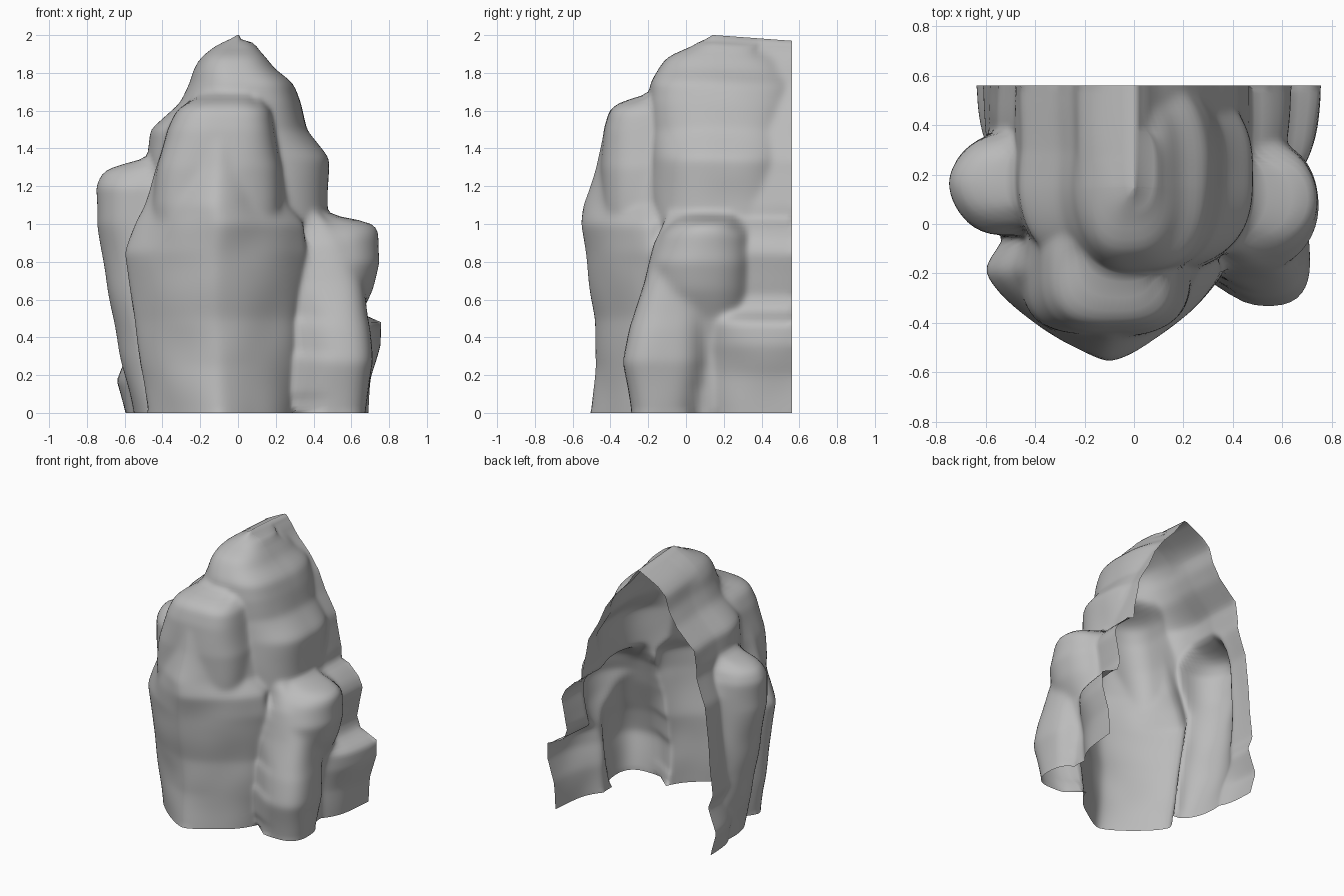
import bpy
import bmesh
import math
from mathutils import Vector, noise

if "Cube" in bpy.data.objects:
    bpy.data.objects.remove(bpy.data.objects["Cube"], do_unlink=True)

BACK = 0.56        # open rear edge
FAN = 0.15         # centre of the front fan of columns
SIDE_COLUMNS = 26
FAN_COLUMNS = 90
ROWS = 100

# Each lobe: roundness, then rows of (height, left, right, front, centre depth)
rear_peak = (3.5, [
    (0, -.48, .48, -.16, BACK), (1.1, -.48, .47, -.18, BACK),
    (1.35, -.48, .42, -.18, BACK), (1.5, -.46, .33, -.18, BACK),
    (1.64, -.31, .27, -.18, BACK), (1.75, -.25, .2, -.16, BACK),
    (1.86, -.22, .11, -.1, BACK), (1.92, -.16, .07, 0, BACK),
    (1.97, -.07, .03, .09, BACK), (2, -.01, .01, .14, BACK)])
front_peak = (2.7, [
    (1, -.48, .48, -.2, .2), (1.35, -.48, .48, -.2, .2),
    (1.5, -.46, .37, -.2, .2), (1.64, -.31, .33, -.2, .2),
    (1.75, -.25, .29, -.19, .2), (1.82, -.23, .2, -.15, .2),
    (1.89, -.19, .15, -.1, .2), (1.93, -.14, .11, .01, .2),
    (1.97, -.07, .07, .08, .24)])
column_base = (1.35, [
    (0, -.48, .29, -.5, -.18), (.25, -.53, .32, -.48, -.18),
    (.5, -.56, .32, -.49, -.18), (.85, -.61, .37, -.54, -.18),
    (1, -.55, .35, -.56, -.18), (1.1, -.5, .26, -.55, -.18),
    (1.3, -.44, .23, -.48, -.18), (1.45, -.39, .19, -.44, -.18)])
column_top = (3, [
    (.8, -.46, .23, -.43, -.18), (1.1, -.46, .23, -.45, -.18),
    (1.3, -.43, .23, -.45, -.18), (1.5, -.38, .19, -.43, -.18),
    (1.6, -.33, .17, -.4, -.18), (1.64, -.28, .13, -.36, -.18),
    (1.665, -.21, .05, -.3, -.18)])
left_bump = (1.9, [
    (0, -.55, -.3, -.04, .22), (.3, -.62, -.3, -.04, .2),
    (.5, -.66, -.3, -.04, .18), (1, -.75, -.3, -.05, .16),
    (1.2, -.75, -.3, -.05, .16), (1.28, -.71, -.32, 0, .17),
    (1.33, -.6, -.4, .06, .17)])
left_skirt = (2.5, [
    (0, -.6, -.2, .2, BACK), (.17, -.64, -.2, .2, BACK),
    (.35, -.57, -.2, .1, BACK), (.45, -.61, -.2, 0, BACK),
    (.8, -.58, -.2, 0, BACK), (1.1, -.55, -.2, 0, BACK),
    (1.3, -.48, -.2, 0, BACK)])
right_bump = (2.1, [
    (0, .25, .58, -.15, .08), (.3, .25, .6, -.15, .08),
    (.5, .25, .64, -.17, .08), (.65, .25, .71, -.18, .08),
    (.8, .3, .755, -.18, .08), (.95, .3, .745, -.13, .1),
    (1.0, .3, .72, -.08, .1), (1.02, .35, .69, -.05, .1)])
right_foot = (2.8, [
    (0, .32, .67, -.29, -.12), (.27, .34, .715, -.335, -.12),
    (.45, .34, .7, -.3, -.1), (.7, .3, .66, -.22, -.05),
    (.9, .32, .6, -.17, 0), (1.05, .35, .45, -.1, 0)])
right_skirt = (2.2, [
    (0, .2, .69, .1, BACK), (.2, .2, .71, .1, BACK),
    (.36, .2, .755, .1, BACK), (.48, .2, .755, .1, BACK),
    (.54, .2, .62, 0, BACK), (.62, .2, .59, 0, BACK),
    (.85, .2, .64, 0, BACK), (.92, .2, .61, 0, BACK),
    (1, .2, .53, 0, BACK)])
LOBES = [rear_peak, front_peak, column_base, column_top, left_bump,
         left_skirt, right_bump, right_foot, right_skirt]


def section(lobe, z):
    """Outline of a lobe at one height, or None above or below it."""
    power, rows = lobe
    for low, high in zip(rows, rows[1:]):
        if low[0] <= z <= high[0]:
            f = (z - low[0]) / (high[0] - low[0])
            left, right, front, depth = [
                a + (b - a) * f for a, b in zip(low[1:], high[1:])]
            return (power, (left + right) / 2, depth,
                    (right - left) / 2, depth - front)
    return None


def reach(shape, oy, dx, dy):
    """Farthest distance along a ray that is still inside a section."""
    power, cx, cy, rx, ry = shape

    def inside(t):
        return (abs((t * dx - cx) / rx) ** power
                + abs((oy + t * dy - cy) / ry) ** power) <= 1

    step = 0.02
    t = 1.0
    while t > 0 and not inside(t):
        t -= step
    if t <= 0 and not inside(0):
        return 0
    low, high = max(t, 0), t + step
    for _ in range(7):
        middle = (low + high) / 2
        if inside(middle):
            low = middle
        else:
            high = middle
    return low


# Rays run out sideways from a spine, then fan around the front
sides = [BACK + (FAN - BACK) * i / SIDE_COLUMNS for i in range(SIDE_COLUMNS)]
rays = [(y, -1, 0) for y in sides]
for i in range(FAN_COLUMNS):
    angle = math.pi * (1 + i / (FAN_COLUMNS - 1))
    rays.append((FAN, math.cos(angle), math.sin(angle)))
rays += [(y, 1, 0) for y in reversed(sides)]

# Rock shell, lofted row by row, open at the back and underneath
bm = bmesh.new()
grid = []
for r in range(ROWS + 1):
    z = 2 * r / ROWS
    shapes = [s for s in (section(lobe, z) for lobe in LOBES) if s]
    row = []
    for oy, dx, dy in rays:
        t = max(reach(s, oy, dx, dy) for s in shapes)
        point = Vector((t * dx, oy + t * dy, z))
        if r < ROWS - 3:
            rough = noise.noise(point * 4)
            point += Vector((dx, dy, 0)) * rough * 0.012
        # the crest dips slightly towards the rear
        point.z -= 0.03 * max(0, (point.y - FAN) / (BACK - FAN)) * (z / 2) ** 4
        row.append(bm.verts.new(point))
    grid.append(row)

count = len(rays)
for low, high in zip(grid, grid[1:]):
    for c in range(count - 1):
        bm.faces.new((low[c], low[c + 1], high[c + 1], high[c]))
crest = grid[-1]
for i in range(count // 2 - 1):
    bm.faces.new((crest[i], crest[i + 1], crest[-2 - i], crest[-1 - i]))

# Soften the creases between lobes, leaving the rims and crest alone
soft = [v for row in grid[1:-4] for v in row[1:-1]]
for _ in range(4):
    bmesh.ops.smooth_vert(bm, verts=soft, factor=0.5,
                          use_axis_x=True, use_axis_y=True, use_axis_z=True)
for face in bm.faces:
    face.smooth = True

mesh = bpy.data.meshes.new("rock_shell")
bm.to_mesh(mesh)
bm.free()
rock = bpy.data.objects.new("rock_shell", mesh)
bpy.context.collection.objects.link(rock)

# Plain grey stone
stone = bpy.data.materials.new("grey_stone")
stone.use_nodes = True
colour = (0.5, 0.5, 0.5, 1)
stone.diffuse_color = colour
for node in stone.node_tree.nodes:
    if node.type == 'BSDF_PRINCIPLED':
        node.inputs["Base Color"].default_value = colour
        node.inputs["Roughness"].default_value = 0.9
mesh.materials.append(stone)
